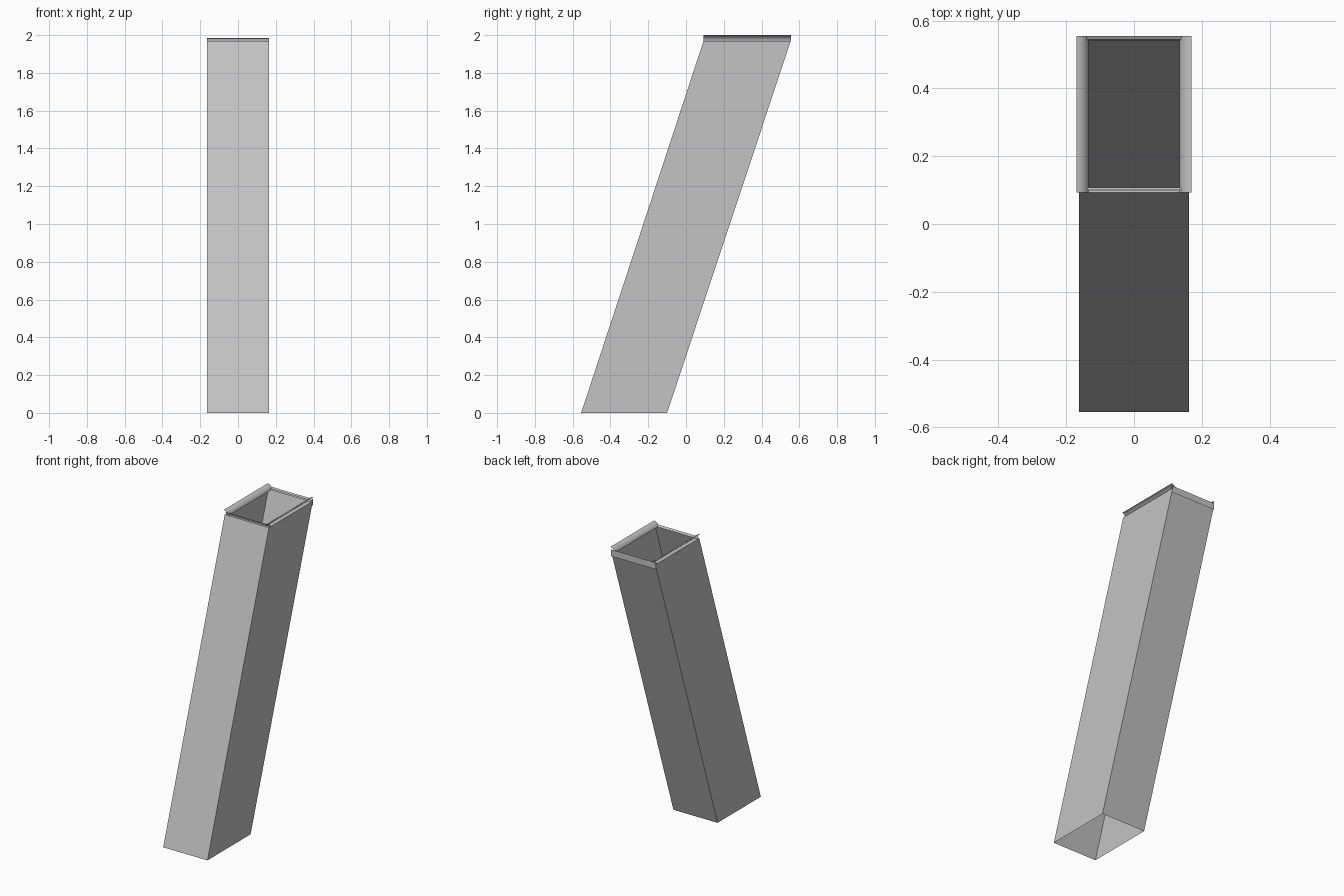
import bpy

cube = bpy.data.objects.get("Cube")
if cube:
    bpy.data.objects.remove(cube)

metal = bpy.data.materials.new("grey sheet metal")
metal.use_nodes = True
colour = (0.55, 0.55, 0.55, 1)
metal.diffuse_color = colour
metal.node_tree.nodes["Principled BSDF"].inputs["Base Color"].default_value = colour

HALF_W = 0.163
TOP = 1.97
FRONT, BACK = 0.093, 0.555


def add_mesh(name, verts, faces, smooth=False):
    mesh = bpy.data.meshes.new(name)
    mesh.from_pydata(verts, [], faces)
    mesh.materials.append(metal)
    obj = bpy.data.objects.new(name, mesh)
    bpy.context.collection.objects.link(obj)
    for poly in mesh.polygons:
        poly.use_smooth = smooth
    return obj


def sheet(name, profile, start, end, along, smooth=False):
    """Extrude an open (across, z) profile as thin sheet along x or y."""
    verts = []
    for s in (start, end):
        verts += [(s, a, z) if along == "x" else (a, s, z) for a, z in profile]
    n = len(profile)
    faces = [(i, i + 1, n + i + 1, n + i) for i in range(n - 1)]
    return add_mesh(name, verts, faces, smooth)


# Leaning rectangular duct, open at both ends
def ring(y0, y1, z):
    return [(-HALF_W, y0, z), (HALF_W, y0, z), (HALF_W, y1, z), (-HALF_W, y1, z)]


walls = [(i, (i + 1) % 4, (i + 1) % 4 + 4, i + 4) for i in range(4)]
add_mesh("duct", ring(-0.555, -0.10, 0) + ring(FRONT, BACK, TOP), walls)

# Side rims: ledge turned inwards, then a lip flaring up and out
flare = [(0.135, TOP), (0.137, 1.978), (0.142, 1.986), (0.150, 1.993),
         (0.159, 1.998), (0.170, 2.0)]
for side, s in (("left", 1), ("right", -1)):
    sheet(side + "_ledge", [(s * HALF_W, TOP), (s * 0.135, TOP)], FRONT, BACK, "y")
    sheet(side + "_flared_lip", [(s * x, z) for x, z in flare], FRONT, BACK, "y", True)

# Front rim: narrow upright lip
sheet("front_lip", [(FRONT, TOP), (0.108, TOP), (0.106, 1.979), (0.100, 1.985)],
      -HALF_W, HALF_W, "x")

# Back rim: lip leaning outwards with a hanging edge
sheet("back_lip", [(0.540, TOP), (0.544, 1.979), (BACK, 1.985), (BACK, 1.94)],
      -HALF_W, HALF_W, "x")
